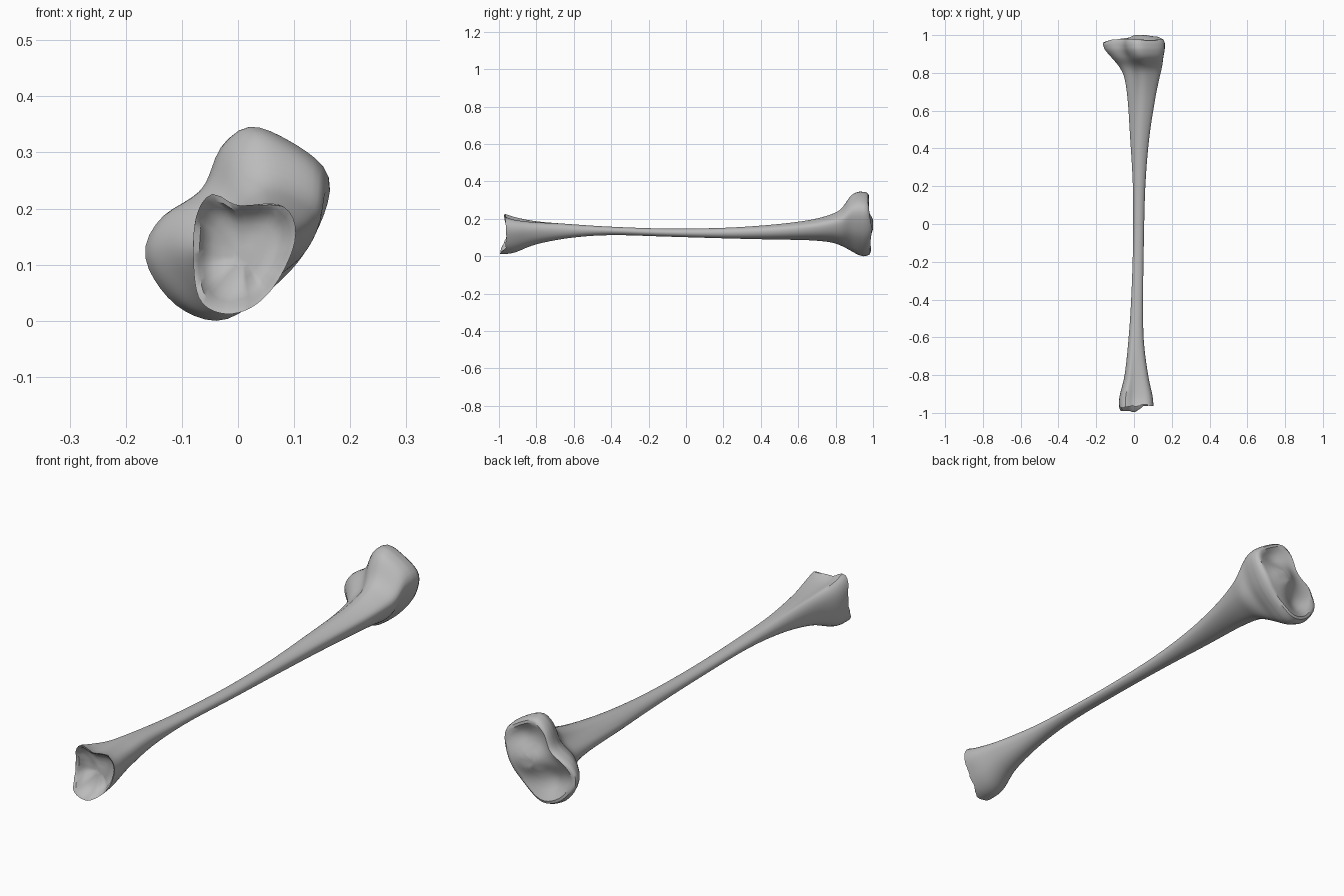
import bpy, bmesh, math, random
from mathutils import Vector

random.seed(4)
cube = bpy.data.objects.get("Cube")
if cube:
    bpy.data.objects.remove(cube)

SIDES = 56

bone = bpy.data.materials.new("bone_grey")
bone.use_nodes = True
bone.diffuse_color = (0.5, 0.5, 0.5, 1)
bone.node_tree.nodes["Principled BSDF"].inputs["Base Color"].default_value = (0.5, 0.5, 0.5, 1)


def catmull(a, b, c, d, t):
    return 0.5 * (2 * b + (c - a) * t + (2 * a - 5 * b + 4 * c - d) * t * t
                  + (3 * b - a - 3 * c + d) * t ** 3)


def unit_outline(points):
    """Smooth closed outline, scaled to a unit box, sampled at even angles."""
    pts = [Vector(p) for p in points]
    n = len(pts)
    dense = [catmull(pts[i - 1], pts[i], pts[(i + 1) % n], pts[(i + 2) % n], k / 12)
             for i in range(n) for k in range(12)]
    dense = fit_box(dense, -1, 1, -1, 1)
    polar = sorted((math.atan2(p.y, p.x) % math.tau, p.length) for p in dense)
    polar = [(polar[-1][0] - math.tau, polar[-1][1])] + polar + [(polar[0][0] + math.tau, polar[0][1])]
    out = []
    for s in range(SIDES):
        ang = math.tau * s / SIDES
        for (a0, r0), (a1, r1) in zip(polar, polar[1:]):
            if a0 <= ang <= a1:
                r = r0 + (r1 - r0) * (ang - a0) / max(a1 - a0, 1e-6)
                out.append(Vector((math.cos(ang), math.sin(ang))) * r)
                break
    return out


def fit_box(pts, x0, x1, z0, z1):
    lx, hx = min(p.x for p in pts), max(p.x for p in pts)
    lz, hz = min(p.y for p in pts), max(p.y for p in pts)
    return [Vector((x0 + (p.x - lx) / (hx - lx) * (x1 - x0),
                    z0 + (p.y - lz) / (hz - lz) * (z1 - z0))) for p in pts]


def bump(p, x, z, radius):
    return math.exp(-((p.x - x) ** 2 + (p.y - z) ** 2) / radius ** 2)


# Outlines of the two joints and the shaft
head = unit_outline([(.02, .345), (.09, .32), (.155, .27), (.16, .21), (.115, .115), (.04, .04),
                     (-.03, 0), (-.1, .02), (-.15, .075), (-.165, .13), (-.135, .185),
                     (-.065, .235), (-.03, .31)])
ankle = unit_outline([(-.045, .225), (.0, .205), (.07, .207), (.1, .18), (.1, .13), (.065, .06),
                      (.02, .02), (-.03, .012), (-.07, .04), (-.08, .12), (-.073, .19)])
shaft = [Vector((math.cos(math.tau * s / SIDES), math.sin(math.tau * s / SIDES))) for s in range(SIDES)]

# Sections: y, left x, right x, low z, high z, head weight, ankle weight
KEYS = [(-.965, -.08, .103, .012, .226, 0, 1), (-.91, -.076, .098, .022, .208, 0, 1),
        (-.8, -.05, .075, .064, .187, 0, .7), (-.62, -.03, .052, .098, .172, 0, .3),
        (-.4, -.015, .048, .113, .158, 0, .1), (-.1, -.005, .052, .105, .148, 0, 0),
        (.2, -.006, .06, .096, .152, .1, 0), (.45, -.02, .08, .09, .168, .3, 0),
        (.65, -.033, .11, .086, .192, .5, 0), (.77, -.05, .134, .075, .222, .7, 0),
        (.83, -.077, .148, .056, .255, .85, 0), (.88, -.118, .155, .03, .322, 1, 0),
        (.92, -.152, .162, .008, .344, 1, 0), (.95, -.165, .164, .0, .344, 1, 0)]


def section(key):
    y, x0, x1, z0, z1, wh, wa = key
    pts = [c + (h - c) * wh + (a - c) * wa for c, h, a in zip(shaft, head, ankle)]
    return y, fit_box(pts, x0, x1, z0, z1)


rings = []
for i in range(len(KEYS) - 1):
    four = [KEYS[max(0, min(len(KEYS) - 1, i + k))] for k in (-1, 0, 1, 2)]
    for k in range(5):
        rings.append(section([catmull(*vals, k / 5) for vals in zip(*four)]))
rings.append(section(KEYS[-1]))
body = [[Vector((p.x, y, p.y)) for p in pts] for y, pts in rings]

# Ankle end: uneven rim with a low projecting tip and a dished face
rim_jag = [random.uniform(-.008, .008) for _ in range(SIDES)]
lip_jag = [random.uniform(-.03, .03) for _ in range(SIDES)]


def jag(table, s):
    return table[s // 4 * 4]


ankle_mid = Vector((.01, .115))
ankle_pts = rings[0][1]


def ankle_rim(p):
    low = max(0, min(1, (.1 - p.y) / .06))
    side = max(0, min(1, (.05 - p.x) / .04))
    return -.96 - .035 * low * side - .012 * bump(p, -.05, .22, .05)


for s, p in enumerate(ankle_pts):
    body[0][s].y = ankle_rim(p) + jag(rim_jag, s) * .6
    body[1][s].y = min(body[1][s].y, -.945)
ankle_cap = []
for scale, sink in ((.9, .006), (.8, .025), (.6, .034), (.4, .036), (.2, .034)):
    ring = []
    for s, p in enumerate(ankle_pts):
        f = scale + (jag(lip_jag, s) if scale > .75 else 0)
        q = ankle_mid + (p - ankle_mid) * f
        ring.append(Vector((q.x, ankle_rim(p) * scale - .955 * (1 - scale) + sink, q.y)))
    ankle_cap.append(ring)

# Knee end: rounded rim, two dished lobes and a raised ridge between
head_mid = Vector((.0, .175))
head_cap = []
for scale, rise in ((.985, .014), (.95, .024), (.89, .029), (.8, .027), (.68, .025), (.54, .024),
                    (.4, .024), (.25, .024), (.1, .024)):
    ring = []
    for p in rings[-1][1]:
        q = head_mid + (p - head_mid) * scale
        y = .95 + rise
        inner = min(1, (1 - scale) * 4)
        y += inner * (.03 * bump(q, .02, .18, .055) - .022 * bump(q, .065, .26, .06)
                      - .036 * bump(q, -.065, .1, .065))
        y += min(1, (1 - scale) * 20) * (.012 * bump(q, -.01, .05, .08) + .016 * bump(q, .09, .16, .07)
                                         - .012 * bump(q, -.15, .13, .05))
        ring.append(Vector((q.x, min(y, 1.0), q.y)))
    head_cap.append(ring)

# Loft everything into one closed surface
bm = bmesh.new()
loops = [[bm.verts.new(v) for v in ring] for ring in ankle_cap[::-1] + body + head_cap]
for a, b in zip(loops, loops[1:]):
    for s in range(SIDES):
        t = (s + 1) % SIDES
        bm.faces.new((a[s], a[t], b[t], b[s]))
bm.faces.new(loops[0])
bm.faces.new(loops[-1])
bmesh.ops.recalc_face_normals(bm, faces=bm.faces[:])
mesh = bpy.data.meshes.new("leg_bone")
bm.to_mesh(mesh)
bm.free()
mesh.materials.append(bone)
obj = bpy.data.objects.new("leg_bone", mesh)
bpy.context.collection.objects.link(obj)
bpy.context.view_layer.objects.active = obj
obj.select_set(True)
bpy.ops.object.shade_smooth_by_angle(angle=math.radians(40))
